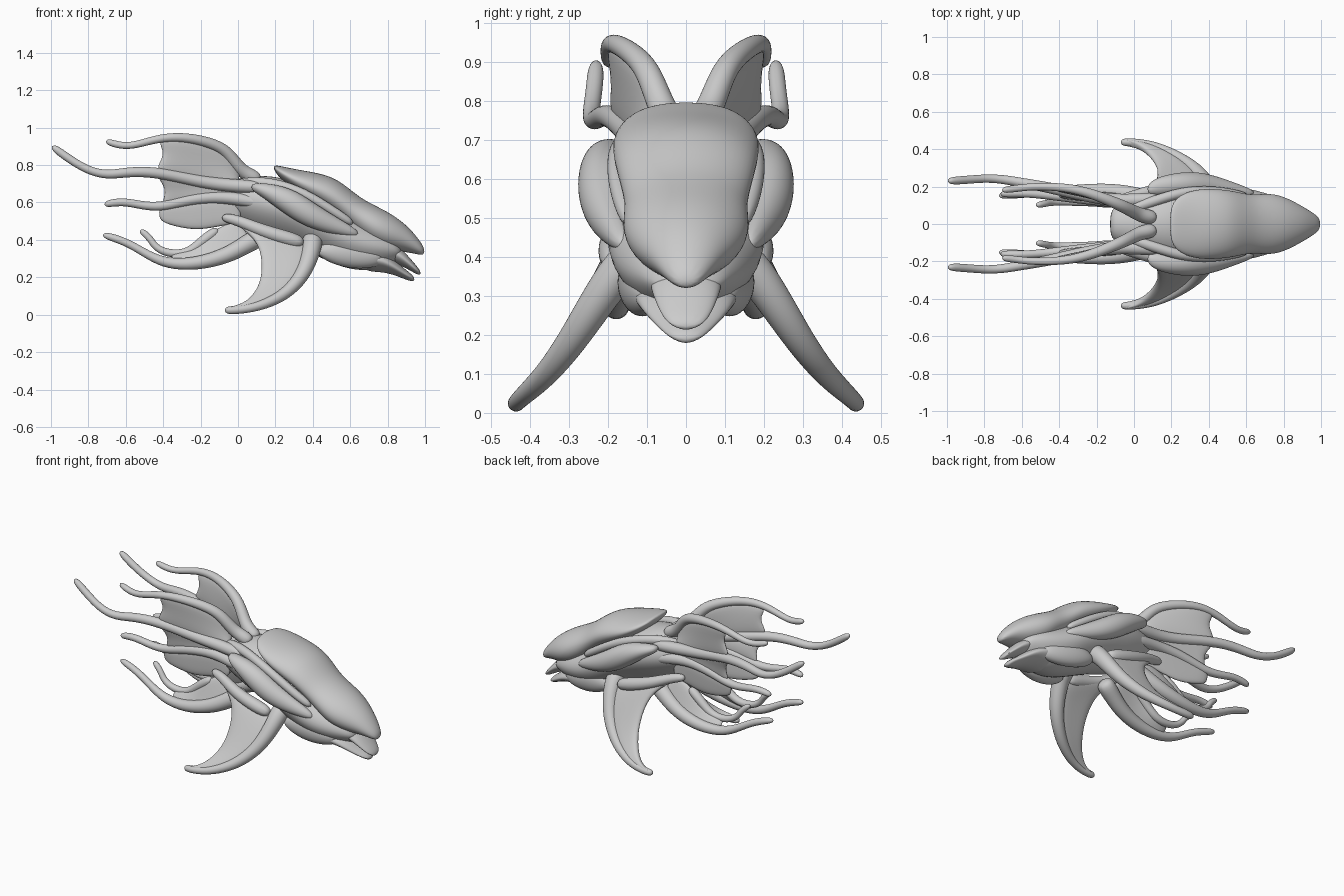
import bpy, math
from mathutils import Vector


def finish(name, verts, faces, mirror, thick=0):
    me = bpy.data.meshes.new(name)
    me.from_pydata([tuple(v) for v in verts], [], faces)
    me.update()
    ob = bpy.data.objects.new(name, me)
    bpy.context.collection.objects.link(ob)
    for p in me.polygons:
        p.use_smooth = True
    if thick:
        m = ob.modifiers.new("thickness", 'SOLIDIFY')
        m.thickness, m.offset = thick, 0
    if mirror:
        m = ob.modifiers.new("mirror", 'MIRROR')
        m.use_axis = (False, True, False)
        m.use_mirror_merge = False
    m = ob.modifiers.new("smooth", 'SUBSURF')
    m.levels = m.render_levels = 2
    return ob


def skin(name, rings, mirror):
    n = len(rings[0])
    verts = [v for r in rings for v in r]
    faces = [(i * n + j, i * n + (j + 1) % n, (i + 1) * n + (j + 1) % n, (i + 1) * n + j)
             for i in range(len(rings) - 1) for j in range(n)]
    faces += [tuple(reversed(range(n))), tuple(range(len(verts) - n, len(verts)))]
    return finish(name, verts, faces, mirror)


def hull(name, stations, n=12, mirror=False, keel=0):
    """stations: x, centre y, top z, bottom z, half width; keel narrows the underside"""
    rings = []
    for x, y, top, bot, w in stations:
        ring = []
        for k in range(n):
            c, s = math.cos(2 * math.pi * k / n), math.sin(2 * math.pi * k / n)
            c *= 1 + keel * min(s, 0)
            ring.append((x, y + 1.04 * w * c, (top + bot) / 2 + 0.52 * (top - bot) * s))
        rings.append(ring)
    return skin(name, rings, mirror)


def tube(name, path, r0, r1, n=8):
    pts = [Vector(p) for p in path]
    rings = []
    for i, p in enumerate(pts):
        t = (pts[min(i + 1, len(pts) - 1)] - pts[max(i - 1, 0)]).normalized()
        side = t.cross(Vector((0, 1, 0))).normalized()
        up = side.cross(t)
        f = i / (len(pts) - 1)
        r = (r0 + (r1 - r0) * min(1, f * 1.3)) * 1.08
        rings.append([p + r * (math.cos(a) * side + math.sin(a) * up)
                      for a in (2 * math.pi * k / n for k in range(n))])
    return skin(name, rings, True)


def web(name, a, b, mid=None, thick=0.03):
    if mid is None:
        mid = [(Vector(p) + Vector(q)) / 2 for p, q in zip(a, b)]
    n = len(a)
    verts = list(a) + list(mid) + list(b)
    faces = [(r * n + i, r * n + i + 1, (r + 1) * n + i + 1, (r + 1) * n + i)
             for r in range(2) for i in range(n - 1)]
    return finish(name, verts, faces, True, thick)


# Main body with keeled underside
hull("body", [(-.13, 0, .69, .60, .07), (-.09, 0, .71, .55, .10), (-.02, 0, .725, .50, .13),
              (.06, 0, .74, .46, .16), (.15, 0, .745, .42, .19), (.25, 0, .73, .39, .21),
              (.35, 0, .69, .35, .215), (.45, 0, .64, .30, .21), (.55, 0, .57, .255, .205),
              (.65, 0, .51, .235, .185), (.75, 0, .47, .24, .155), (.82, 0, .43, .26, .12),
              (.88, 0, .37, .29, .08)], keel=.3)

# Dorsal head shield with raised back rim and brow waist
hull("head_shield", [(.19, 0, .80, .775, .08), (.23, 0, .795, .72, .15), (.32, 0, .775, .65, .185),
                     (.42, 0, .76, .59, .19), (.52, 0, .732, .53, .18), (.60, 0, .67, .46, .16),
                     (.66, 0, .622, .41, .158), (.74, 0, .58, .36, .165), (.82, 0, .54, .34, .14),
                     (.90, 0, .48, .335, .095), (.95, 0, .425, .325, .065), (.998, 0, .36, .315, .03)])

# Mouth: inner beak and lower jaw
hull("inner_beak", [(.80, 0, .40, .28, .10), (.87, 0, .36, .265, .09), (.93, 0, .29, .23, .07),
                    (.978, 0, .235, .205, .04)], keel=.3)
hull("lower_jaw", [(.66, 0, .36, .23, .14), (.76, 0, .35, .23, .135), (.83, 0, .30, .215, .11),
                   (.89, 0, .245, .19, .07), (.945, 0, .205, .172, .035)], keel=.35)

# Side shields and cheeks
hull("side_shield", [(.07, .185, .70, .665, .025), (.12, .20, .707, .635, .05), (.22, .21, .695, .56, .065),
                     (.32, .212, .66, .49, .07), (.42, .205, .59, .45, .06), (.53, .185, .52, .425, .04),
                     (.65, .16, .45, .41, .02)], 10, True)
hull("cheek", [(.42, .13, .36, .32, .03), (.50, .13, .41, .27, .05), (.60, .12, .41, .245, .055),
               (.70, .105, .38, .245, .05), (.78, .09, .34, .27, .03)], 10, True)
tube("neck_ridge", [(-.05, .07, .69), (.1, .12, .715), (.25, .17, .69), (.38, .18, .635),
                    (.5, .17, .56), (.62, .14, .48)], .03, .025)

# Trailing tendrils
tube("top_tendril", [(.12, .03, .715), (.04, .045, .755), (0, .065, .79), (-.06, .095, .875), (-.13, .125, .912),
                     (-.22, .16, .938), (-.33, .19, .952), (-.44, .2, .94), (-.55, .2, .905),
                     (-.63, .19, .902), (-.71, .18, .93)], .042, .019)
tube("long_tendril", [(.15, .14, .68), (-.05, .12, .69), (-.2, .14, .71), (-.35, .17, .745), (-.48, .20, .765),
                      (-.6, .22, .762), (-.7, .24, .745), (-.8, .245, .77), (-.9, .235, .83), (-1, .23, .905)],
     .038, .022)
tube("middle_tendril", [(.15, .14, .59), (-.05, .115, .63), (-.2, .13, .625), (-.32, .14, .60), (-.42, .15, .575),
                        (-.52, .16, .585), (-.62, .165, .608), (-.72, .16, .588)], .037, .021)
tube("lower_tendril", [(.14, .11, .43), (.06, .135, .385), (-.04, .165, .325), (-.16, .18, .285),
                       (-.28, .18, .268), (-.4, .175, .278), (-.5, .168, .33), (-.6, .16, .392),
                       (-.73, .15, .43)], .056, .021)
tube("small_tendril", [(-.1, .11, .46), (-.19, .12, .395), (-.25, .12, .34), (-.32, .12, .322), (-.4, .12, .335),
                       (-.45, .115, .37), (-.47, .11, .41), (-.525, .1, .455)], .03, .018)

# Membranes between the tendrils
t1 = [(.03, .05, .76), (-.05, .09, .87), (-.2, .15, .93), (-.33, .19, .955), (-.45, .2, .935)]
t2 = [(.02, .1, .69), (-.08, .12, .69), (-.2, .14, .71), (-.33, .17, .74), (-.47, .195, .765)]
t3 = [(.02, .1, .62), (-.1, .12, .63), (-.2, .13, .62), (-.32, .14, .60), (-.43, .15, .575)]
low = [(.02, .1, .49), (-.1, .11, .47), (-.2, .12, .45), (-.3, .13, .46), (-.42, .14, .495)]
t4 = [(.08, .12, .40), (-.02, .155, .33), (-.12, .175, .29), (-.22, .18, .27), (-.36, .175, .27)]
t5 = [(0, .09, .51), (-.1, .11, .475), (-.18, .12, .41), (-.25, .12, .345), (-.36, .12, .33)]
web("top_fin", t1, t2, [(.0, .07, .73), (-.06, .095, .79), (-.18, .135, .83), (-.29, .165, .855), (-.38, .18, .86)])
web("rear_fin", t2, t3, [(0, .11, .66), (-.1, .12, .665), (-.2, .13, .67), (-.3, .14, .675), (-.37, .15, .67)])
web("rear_lower_fin", t3, low)
web("lower_fin", t4, t5)

# Pectoral fins: thick leading edge plus hooked blade
lead = [(.40, .165, .38), (.375, .235, .275), (.325, .295, .18), (.235, .36, .095), (.11, .42, .042), (0, .437, .024), (-.075, .437, .024)]
trail = [(-.09, .14, .525), (.10, .19, .42), (.13, .265, .27), (.115, .325, .16), (.06, .39, .08), (0, .425, .045), (-.07, .437, .03)]
web("pectoral_fin", lead, trail, thick=.04)
tube("pectoral_edge", [(.40, .1, .42)] + lead, .06, .022)
tube("pectoral_ridge", [(-.09, .13, .523), (.0, .15, .505), (.1, .18, .46), (.22, .19, .42), (.36, .18, .38)], .024, .04)
